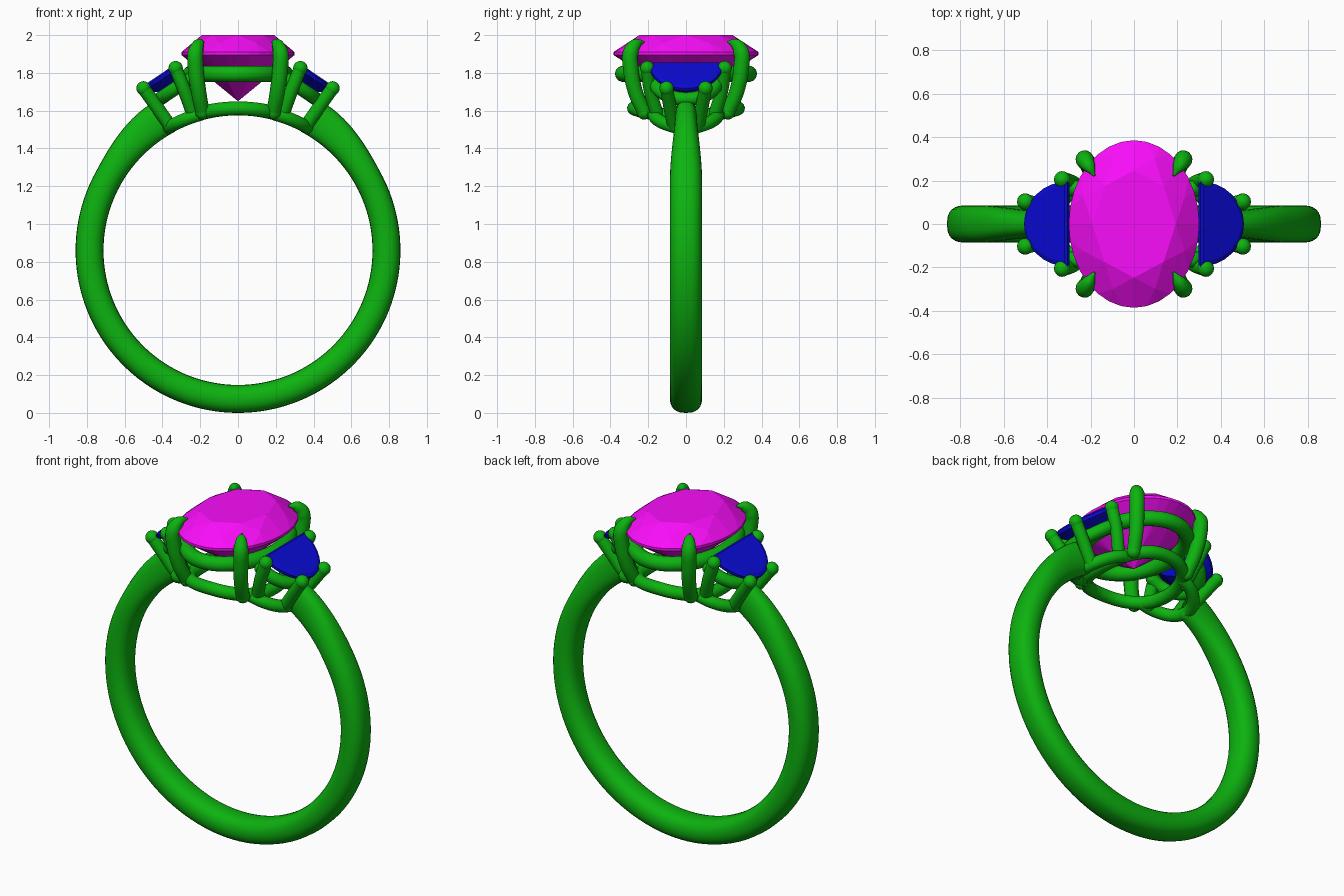
import bpy, bmesh
from math import sin, cos, pi, radians, sqrt
from mathutils import Vector

if "Cube" in bpy.data.objects:
    bpy.data.objects.remove(bpy.data.objects["Cube"])

CZ = 0.86        # centre height of the finger hole
R_IN = 0.712     # finger hole radius


def material(name, rgb):
    m = bpy.data.materials.new(name)
    m.diffuse_color = (*rgb, 1)
    m.use_nodes = True
    m.node_tree.nodes["Principled BSDF"].inputs["Base Color"].default_value = m.diffuse_color
    return m


METAL = material("green_metal", (0.004, 0.45, 0.005))
PINK = material("magenta_stone", (0.95, 0.004, 0.95))
BLUE = material("blue_stone", (0.003, 0.003, 0.68))


def spow(v, e):
    """Signed power, for rounded-square outlines."""
    return abs(v) ** e * (1 if v > 0 else -1)


def finish(name, bm, mat, smooth=True):
    bmesh.ops.recalc_face_normals(bm, faces=bm.faces)
    me = bpy.data.meshes.new(name)
    bm.to_mesh(me)
    bm.free()
    ob = bpy.data.objects.new(name, me)
    bpy.context.collection.objects.link(ob)
    me.materials.append(mat)
    for p in me.polygons:
        p.use_smooth = smooth
    return ob


def tube(name, pts, radius, radii=None, closed=False, balls=()):
    """Round wire through the points, with optional ball ends (index, radius)."""
    cu = bpy.data.curves.new(name, 'CURVE')
    cu.dimensions = '3D'
    cu.bevel_depth = radius
    cu.bevel_resolution = 5
    cu.use_fill_caps = True
    cu.resolution_u = 3 if closed else 8
    sp = cu.splines.new('BEZIER')
    sp.bezier_points.add(len(pts) - 1)
    for i, p in enumerate(pts):
        b = sp.bezier_points[i]
        b.co = p
        b.handle_left_type = b.handle_right_type = 'AUTO'
        b.radius = radii[i] if radii else 1
    sp.use_cyclic_u = closed
    tmp = bpy.data.objects.new(name + "_curve", cu)
    bpy.context.collection.objects.link(tmp)
    dg = bpy.context.evaluated_depsgraph_get()
    bm = bmesh.new()
    bm.from_mesh(bpy.data.meshes.new_from_object(tmp.evaluated_get(dg)))
    bpy.data.objects.remove(tmp)
    for i, r in balls:
        s = bmesh.ops.create_uvsphere(bm, u_segments=16, v_segments=10, radius=r)
        bmesh.ops.translate(bm, verts=s['verts'], vec=pts[i])
    return finish(name, bm, METAL)


def gem(name, pts, mat):
    """Faceted stone as the hull of its facet corners."""
    bm = bmesh.new()
    for p in pts:
        bm.verts.new(p)
    bmesh.ops.convex_hull(bm, input=bm.verts)
    bmesh.ops.dissolve_limit(bm, angle_limit=radians(1), verts=bm.verts, edges=bm.edges)
    return finish(name, bm, mat, smooth=False)


# Band: rounded section swept round the finger, shoulders rising at the top
bm = bmesh.new()
rings, N, M = [], 112, 24
for i in range(N + 1):
    a = radians(28 + 304 * i / N)              # angle from the top
    away = min(a, 2 * pi - a)
    t = min(1, max(0, (radians(62) - away) / radians(34)))
    t = t * t * (3 - 2 * t)
    r_out = 0.86 + 0.045 * t
    half_w = 0.085 - 0.027 * t
    mid, half_t = (r_out + R_IN) / 2, (r_out - R_IN) / 2
    ring = []
    for k in range(M):
        q = 2 * pi * k / M
        r = mid + half_t * spow(cos(q), 0.95)
        ring.append(bm.verts.new((r * sin(a), half_w * spow(sin(q), 0.75), CZ + r * cos(a))))
    rings.append(ring)
for A, B in zip(rings, rings[1:]):
    for k in range(M):
        bm.faces.new((A[k], A[(k + 1) % M], B[(k + 1) % M], B[k]))
bm.faces.new(rings[0])
bm.faces.new(rings[-1])
finish("band", bm, METAL)


# Centre stone: oval brilliant
def oval(n, f, z, off=0.0):
    return [(0.3 * f * cos(2 * pi * (k + off) / n), 0.385 * f * sin(2 * pi * (k + off) / n), z)
            for k in range(n)]


gem("centre_stone", oval(8, 0.64, 2.0) + oval(8, 0.84, 1.958, 0.5) + oval(32, 1, 1.91)
    + oval(32, 1, 1.895) + oval(8, 0.42, 1.745, 0.5) + [(0, 0, 1.65)], PINK)

# Centre basket: upper oval rail and lower rail that follows the finger hole
ang = [2 * pi * k / 32 for k in range(32)]
tube("upper_rail", [(0.25 * cos(a), 0.333 * sin(a), 1.795) for a in ang], 0.043, closed=True)
low = [(0.24 * spow(cos(a), 0.9), 0.275 * spow(sin(a), 0.9)) for a in ang]
tube("lower_rail", [(x, y, CZ + sqrt(0.752 ** 2 - x * x)) for x, y in low], 0.037, closed=True)

# Four claw prongs with pointed tips leaning over the stone
for sx in (-1, 1):
    for sy in (-1, 1):
        path = [(0.188, 0.222, 1.592), (0.208, 0.268, 1.7), (0.224, 0.293, 1.83),
                (0.224, 0.292, 1.91), (0.207, 0.264, 1.952), (0.182, 0.222, 1.965)]
        tube("centre_prong", [(sx * x, sy * y, z) for x, y, z in path], 0.042,
             [0.9, 0.95, 1.0, 1.0, 0.72, 0.12], balls=[(0, 0.039)])

# Side stones: tilted half moons with their own little baskets
TILT = radians(34)
for sx, side in ((-1, "left"), (1, "right")):
    def place(u, v, w):
        return Vector((sx * (0.305 + u * cos(TILT) + w * sin(TILT)), v,
                       1.85 - u * sin(TILT) + w * cos(TILT)))

    def moon(n, f, w):
        """Half-moon outline scaled about its middle."""
        return [place(0.09 + f * (0.24 * cos(a) - 0.09), f * 0.195 * sin(a), w)
                for a in (-pi / 2 + pi * k / n for k in range(n + 1))]

    gem(side + "_side_stone", moon(8, 0.88, 0.012) + moon(16, 1, 0.003) + moon(16, 1, -0.015)
        + moon(6, 0.5, -0.075) + [place(0.08, 0, -0.105)], BLUE)

    # Rail under the stone
    arc = [-pi / 2 + pi * k / 10 for k in range(11)]
    tube(side + "_side_rail", [place(0.02 + 0.175 * cos(a), 0.165 * sin(a), -0.095) for a in arc],
         0.036, balls=[(0, 0.036), (10, 0.036)])
    # Foot rail along the finger hole
    foot = []
    for a in arc:
        x = 0.2 + 0.17 * cos(a)
        foot.append((sx * x, 0.17 * sin(a), CZ + sqrt(0.748 ** 2 - x * x)))
    tube(side + "_foot_rail", foot, 0.035, balls=[(0, 0.035), (10, 0.035)])

    # Two inner and two outer prongs with ball tips
    for sy in (-1, 1):
        tube(side + "_inner_prong", [(sx * 0.235, sy * 0.15, 1.572), (sx * 0.285, sy * 0.19, 1.71),
                                     (sx * 0.33, sy * 0.205, 1.825)], 0.035,
             balls=[(0, 0.035), (2, 0.038)])
        tube(side + "_outer_prong", [(sx * 0.36, sy * 0.065, 1.52), (sx * 0.43, sy * 0.085, 1.62),
                                     (sx * 0.5, sy * 0.103, 1.718)], 0.035,
             balls=[(0, 0.035), (2, 0.038)])
